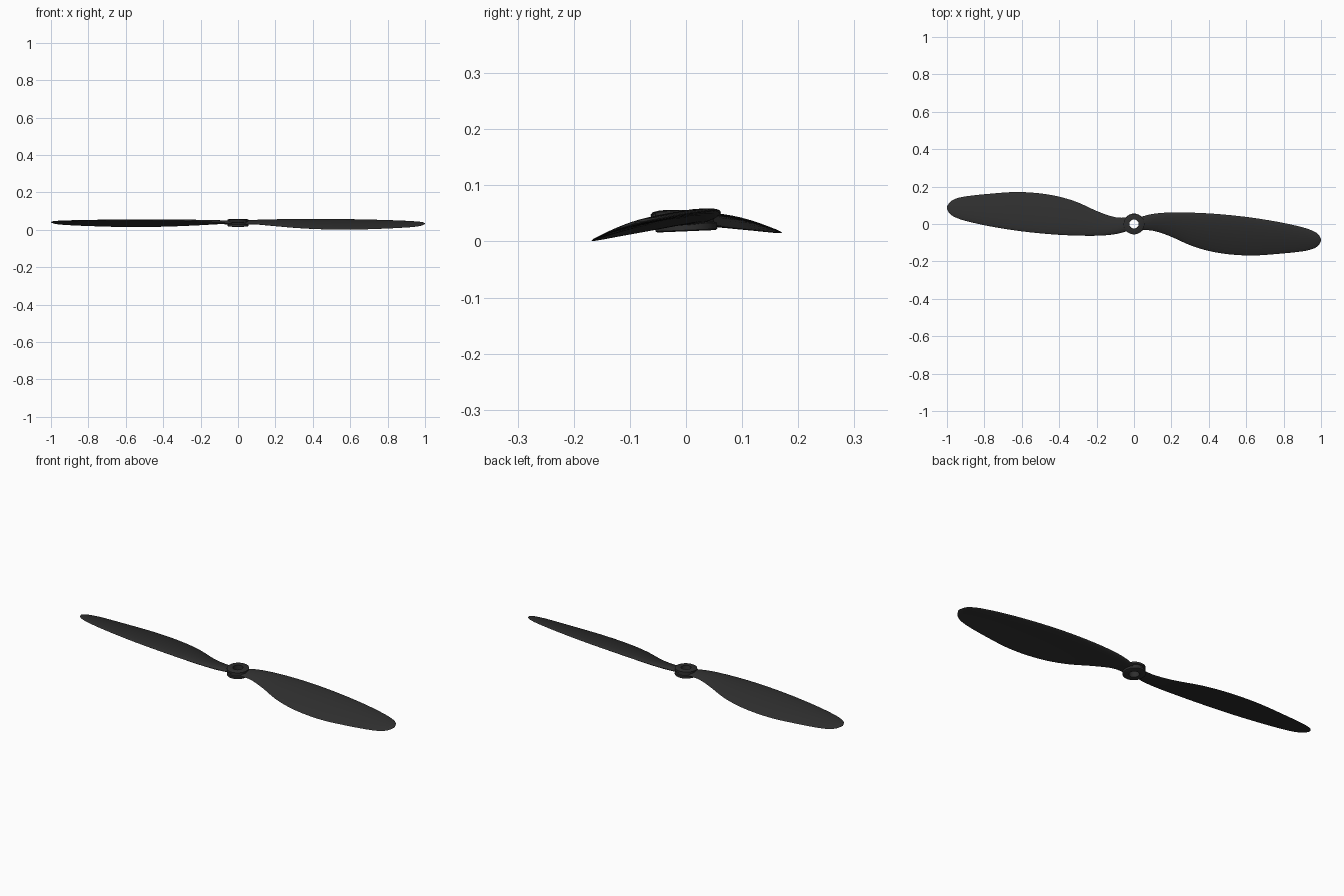
import bpy, bmesh, math
from mathutils import Matrix

if "Cube" in bpy.data.objects:
    bpy.data.objects.remove(bpy.data.objects["Cube"])

mat = bpy.data.materials.new("matte black plastic")
mat.diffuse_color = (0.028, 0.028, 0.028, 1)
mat.use_nodes = True
mat.node_tree.nodes["Principled BSDF"].inputs["Base Color"].default_value = mat.diffuse_color

# the whole propeller leans slightly about the x axis
PIVOT = Matrix.Translation((0, 0, 0.038))
TILT = PIVOT @ Matrix.Rotation(math.radians(2.4), 4, 'X') @ PIVOT.inverted()


def loft(name, rings, closed, matrix):
    """Skin equal-length point rings; close as a loop or cap the ends."""
    bm = bmesh.new()
    vs = [[bm.verts.new(p) for p in r] for r in rings]
    n, m = len(vs), len(vs[0])
    for i in range(n if closed else n - 1):
        a, b = vs[i], vs[(i + 1) % n]
        for j in range(m):
            k = (j + 1) % m
            bm.faces.new((a[j], a[k], b[k], b[j]))
    if not closed:
        bm.faces.new(vs[0])
        bm.faces.new(vs[-1])
    bmesh.ops.recalc_face_normals(bm, faces=bm.faces)
    bm.transform(matrix)
    me = bpy.data.meshes.new(name)
    bm.to_mesh(me)
    bm.free()
    ob = bpy.data.objects.new(name, me)
    bpy.context.collection.objects.link(ob)
    me.materials.append(mat)
    bpy.ops.object.select_all(action='DESELECT')
    bpy.context.view_layer.objects.active = ob
    ob.select_set(True)
    bpy.ops.object.shade_smooth_by_angle(angle=math.radians(40))
    return ob


# blade stations: x, leading y, trailing y, leading z, trailing z, thickness
ST = [
    (0.036, 0.038, -0.034, 0.040, 0.034, 0.022),
    (0.10, 0.054, -0.036, 0.045, 0.033, 0.022),
    (0.19, 0.062, -0.065, 0.050, 0.026, 0.021),
    (0.32, 0.061, -0.122, 0.055, 0.018, 0.020),
    (0.46, 0.053, -0.157, 0.057, 0.013, 0.018),
    (0.62, 0.036, -0.170, 0.056, 0.012, 0.016),
    (0.78, 0.010, -0.160, 0.053, 0.016, 0.014),
    (0.90, -0.017, -0.147, 0.049, 0.021, 0.012),
    (0.955, -0.036, -0.134, 0.046, 0.025, 0.010),
    (0.985, -0.055, -0.116, 0.043, 0.030, 0.008),
    (1.0, -0.082, -0.092, 0.038, 0.036, 0.003),
]


def smooth_stations(steps=5):
    """Catmull-Rom interpolation between stations."""
    out = []
    for i in range(len(ST) - 1):
        p = [ST[max(0, min(len(ST) - 1, i + d))] for d in (-1, 0, 1, 2)]
        for s in range(steps):
            t = s / steps
            out.append([0.5 * (2 * b + (c - a) * t + (2 * a - 5 * b + 4 * c - d) * t * t
                               + (3 * b - a - 3 * c + d) * t ** 3) for a, b, c, d in zip(*p)])
    return out + [list(ST[-1])]


def section(s, n=14):
    """Cambered aerofoil with a rounded leading edge."""
    x, yl, yt, zl, zt, th = s
    camber = 0.035 * (yl - yt)
    pts = []
    for k in range(2 * n):
        a = math.pi * k / n
        u = 0.5 * (1 - math.cos(a))
        half = 0.5 * th * math.sin(a) * (1.12 - 0.45 * u)
        mid = zl + (zt - zl) * u + camber * 4 * u * (1 - u) - camber * 0.5
        pts.append((min(x, 1.0), yl + (yt - yl) * u, mid + half))
    return pts


# two blades, half a turn apart
rings = [section(s) for s in smooth_stations()]
for name, turn in (("blade_right", 0), ("blade_left", math.pi)):
    loft(name, rings, False, TILT @ Matrix.Rotation(turn, 4, 'Z'))

# hub: turned ring with a shaft hole and a shallow waist
profile = [(0.025, 0.018), (0.052, 0.018), (0.055, 0.020), (0.055, 0.031),
           (0.050, 0.033), (0.050, 0.042), (0.055, 0.044), (0.055, 0.054),
           (0.052, 0.056), (0.025, 0.056)]
SEG = 64
hub_rings = [[(r * math.cos(2 * math.pi * i / SEG), r * math.sin(2 * math.pi * i / SEG), z)
              for r, z in profile] for i in range(SEG)]
loft("hub", hub_rings, True, TILT)
